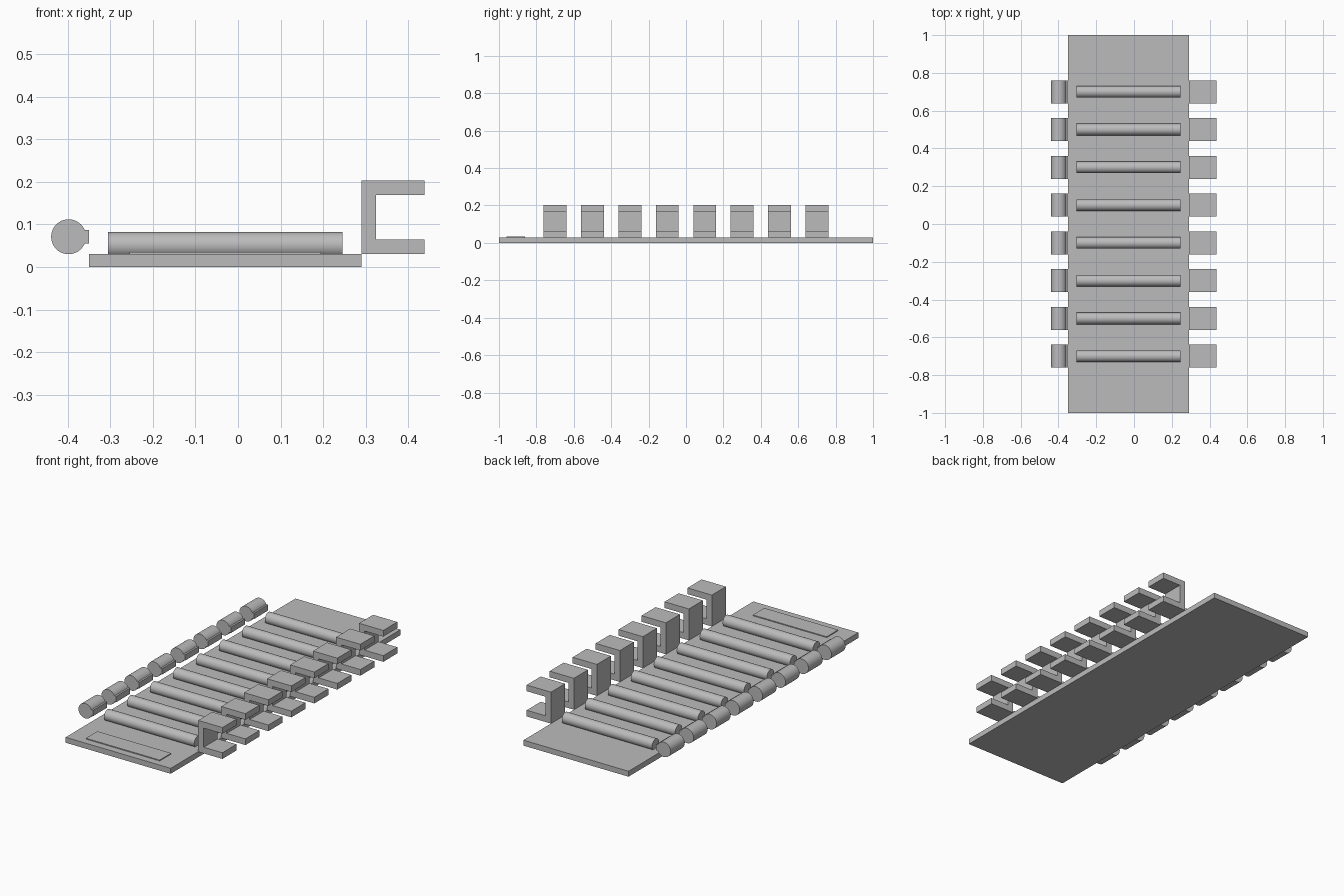
import bpy
import bmesh
import math

if "Cube" in bpy.data.objects:
    bpy.data.objects.remove(bpy.data.objects["Cube"], do_unlink=True)

grey = bpy.data.materials.new("plain grey")
grey.use_nodes = True
grey.diffuse_color = (0.5, 0.5, 0.5, 1)
grey.node_tree.nodes["Principled BSDF"].inputs["Base Color"].default_value = (0.5, 0.5, 0.5, 1)


def prism(name, profile, start, end, axis, smooth=False):
    """Extrude a closed 2D profile along x or y."""
    bm = bmesh.new()

    def place(a, z, t):
        return (t, a, z) if axis == "x" else (a, t, z)

    first = [bm.verts.new(place(a, z, start)) for a, z in profile]
    last = [bm.verts.new(place(a, z, end)) for a, z in profile]
    bm.faces.new(first)
    bm.faces.new(last)
    for i in range(len(profile)):
        j = (i + 1) % len(profile)
        bm.faces.new((first[i], first[j], last[j], last[i]))
    bmesh.ops.recalc_face_normals(bm, faces=bm.faces)
    mesh = bpy.data.meshes.new(name)
    bm.to_mesh(mesh)
    bm.free()
    mesh.materials.append(grey)
    obj = bpy.data.objects.new(name, mesh)
    bpy.context.collection.objects.link(obj)
    if smooth:
        bpy.ops.object.select_all(action="DESELECT")
        obj.select_set(True)
        bpy.context.view_layer.objects.active = obj
        bpy.ops.object.shade_smooth_by_angle(angle=math.radians(30))
    return obj


def rect(a0, a1, z0, z1):
    return [(a0, z0), (a1, z0), (a1, z1), (a0, z1)]


def circle(a, z, radius, sides=48):
    return [(a + radius * math.cos(math.tau * i / sides),
             z + radius * math.sin(math.tau * i / sides)) for i in range(sides)]


# Flat base and the thin label plate at its front end
LEFT, RIGHT, TOP = -0.35, 0.29, 0.03
prism("base_board", rect(LEFT, RIGHT, 0, TOP), -1, 1, "y")
prism("label_plate", rect(-0.255, 0.195, TOP - 0.003, 0.035), -0.96, -0.86, "y")

# C-shaped bracket outline, open towards +x
OUT, HIGH, WALL = 0.438, 0.203, 0.034
bracket = [(RIGHT, TOP), (OUT, TOP), (OUT, TOP + WALL), (RIGHT + WALL, TOP + WALL),
           (RIGHT + WALL, HIGH - WALL), (OUT, HIGH - WALL), (OUT, HIGH), (RIGHT, HIGH)]

# Eight repeated stations: rod, bracket, and pin with its neck
HALF = 0.061
for n in range(8):
    y = -0.7 + 0.2 * n
    prism(f"cross_rod_{n + 1}", circle(y, 0.051, 0.031), -0.305, 0.245, "x", True)
    prism(f"bracket_{n + 1}", bracket, y - HALF, y + HALF, "y")
    prism(f"side_pin_{n + 1}", circle(-0.398, 0.071, 0.041), y - HALF, y + HALF, "y", True)
    prism(f"pin_neck_{n + 1}", rect(-0.38, LEFT, 0.055, 0.087), y - HALF, y + HALF, "y")
